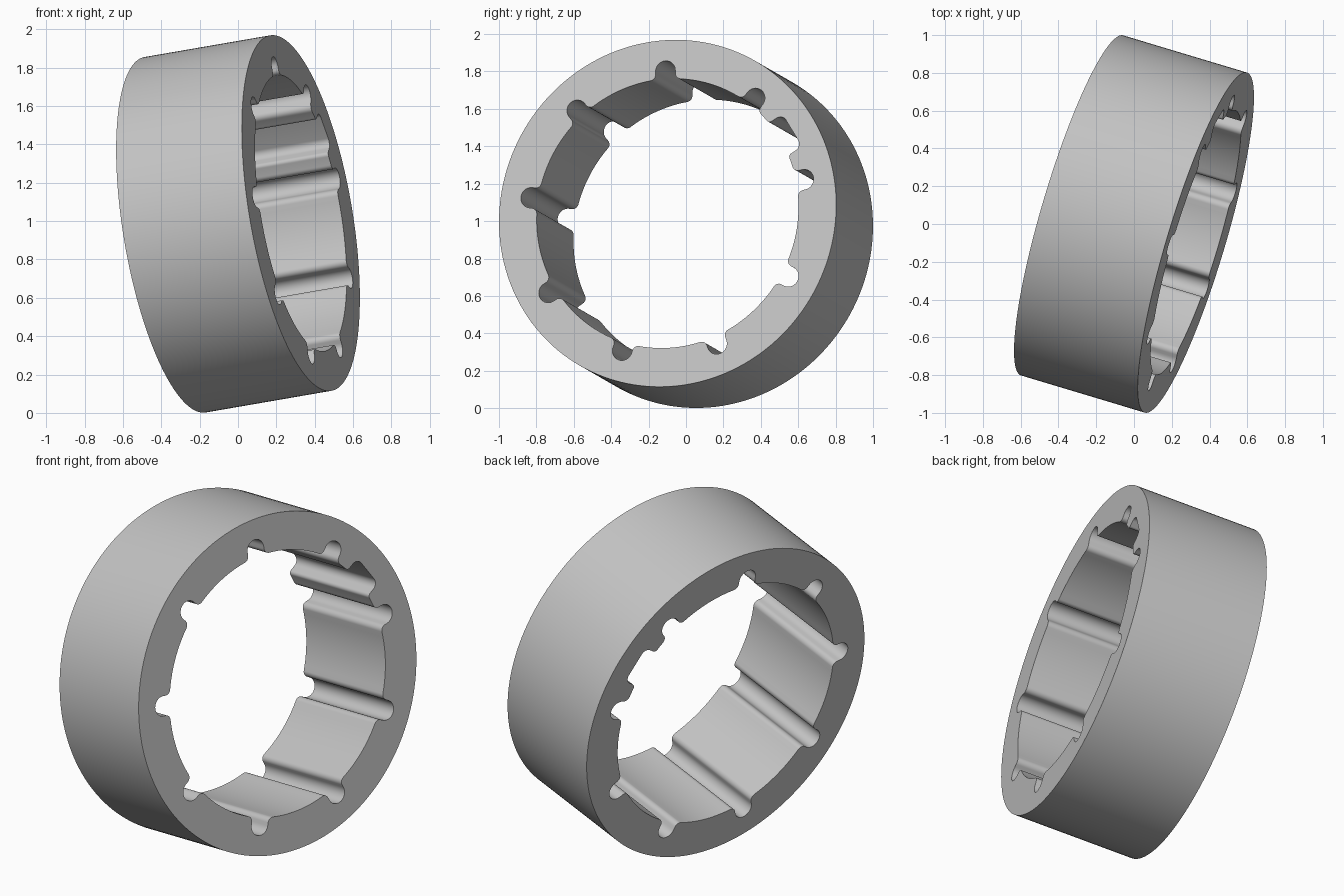
import bpy, bmesh
from math import sin, cos, pi, radians, atan2, sqrt
from mathutils import Vector, Matrix

cube = bpy.data.objects.get("Cube")
if cube:
    bpy.data.objects.remove(cube)

OUTER, BORE, LENGTH = 0.94, 0.73, 0.693
CENTRE = Vector((0, 0, 0.985))
AXIS = Vector((0.945, -0.284, 0.163)).normalized()


def arc(cx, cy, r, start, end, steps):
    """Points on an arc, both ends included."""
    angles = [start + (end - start) * i / steps for i in range(steps + 1)]
    return [Vector((cx + r * cos(a), cy + r * sin(a))) for a in angles]


def pocket(angle, half, floor, corner, lip):
    """Filleted pocket cut outward from the bore; returns points and angular half span."""
    along = sqrt((BORE + lip) ** 2 - (half + lip) ** 2)
    span = atan2(half + lip, along)
    upper = arc(floor - corner, half - corner, corner, 0, pi / 2, 10)
    upper += arc(along, half + lip, lip, -pi / 2, span - pi, 8)
    lower = [Vector((p.x, -p.y)) for p in reversed(upper)]
    if abs(half - corner) < 1e-6:
        lower.pop()                      # round floor shares its middle point
    turn = Matrix.Rotation(angle, 2)
    return [turn @ p for p in lower + upper], span


# Bore profile: nine round grooves and one wide keyway
pockets = [(radians(10.9 + 40 * i), 0.055, 0.828, 0.055, 0.032) for i in range(9)]
pockets.append((radians(31), 0.105, 0.81, 0.04, 0.02))
pockets.sort()
cuts = [(p[0], *pocket(*p)) for p in pockets]
bore = []
for i, (angle, points, span) in enumerate(cuts):
    bore += points
    next_angle, _, next_span = cuts[(i + 1) % len(cuts)]
    if next_angle < angle:
        next_angle += 2 * pi
    bore += arc(0, 0, BORE, angle + span, next_angle - next_span, 12)[1:-1]

rim = arc(0, 0, OUTER, 0, 2 * pi, 180)[:-1]

# Ring: fill between rim and bore, then extrude along the axis
bm = bmesh.new()
edges = []
for loop in (rim, bore):
    verts = [bm.verts.new((p.x, p.y, -LENGTH / 2)) for p in loop]
    edges += [bm.edges.new((v, verts[i - 1])) for i, v in enumerate(verts)]
bmesh.ops.triangle_fill(bm, edges=edges, use_beauty=True, normal=(0, 0, 1))
extruded = bmesh.ops.extrude_face_region(bm, geom=bm.faces[:], use_keep_orig=True)
top = [g for g in extruded["geom"] if isinstance(g, bmesh.types.BMVert)]
bmesh.ops.translate(bm, verts=top, vec=(0, 0, LENGTH))
bmesh.ops.recalc_face_normals(bm, faces=bm.faces[:])

mesh = bpy.data.meshes.new("grooved_ring")
bm.to_mesh(mesh)
bm.free()
ring = bpy.data.objects.new("grooved_ring", mesh)
bpy.context.collection.objects.link(ring)

# Tilt the ring onto its axis
side = Vector((0, 1, 0))
side = (side - AXIS * AXIS.dot(side)).normalized()
rotation = Matrix((side, AXIS.cross(side), AXIS)).transposed()
ring.matrix_world = Matrix.Translation(CENTRE) @ rotation.to_4x4()

# Plain grey material
grey = bpy.data.materials.new("light_grey")
grey.use_nodes = True
color = (0.55, 0.55, 0.55, 1)
grey.diffuse_color = color
grey.node_tree.nodes["Principled BSDF"].inputs["Base Color"].default_value = color
mesh.materials.append(grey)

bpy.ops.object.select_all(action="DESELECT")
ring.select_set(True)
bpy.context.view_layer.objects.active = ring
bpy.ops.object.shade_smooth_by_angle(angle=radians(30))
